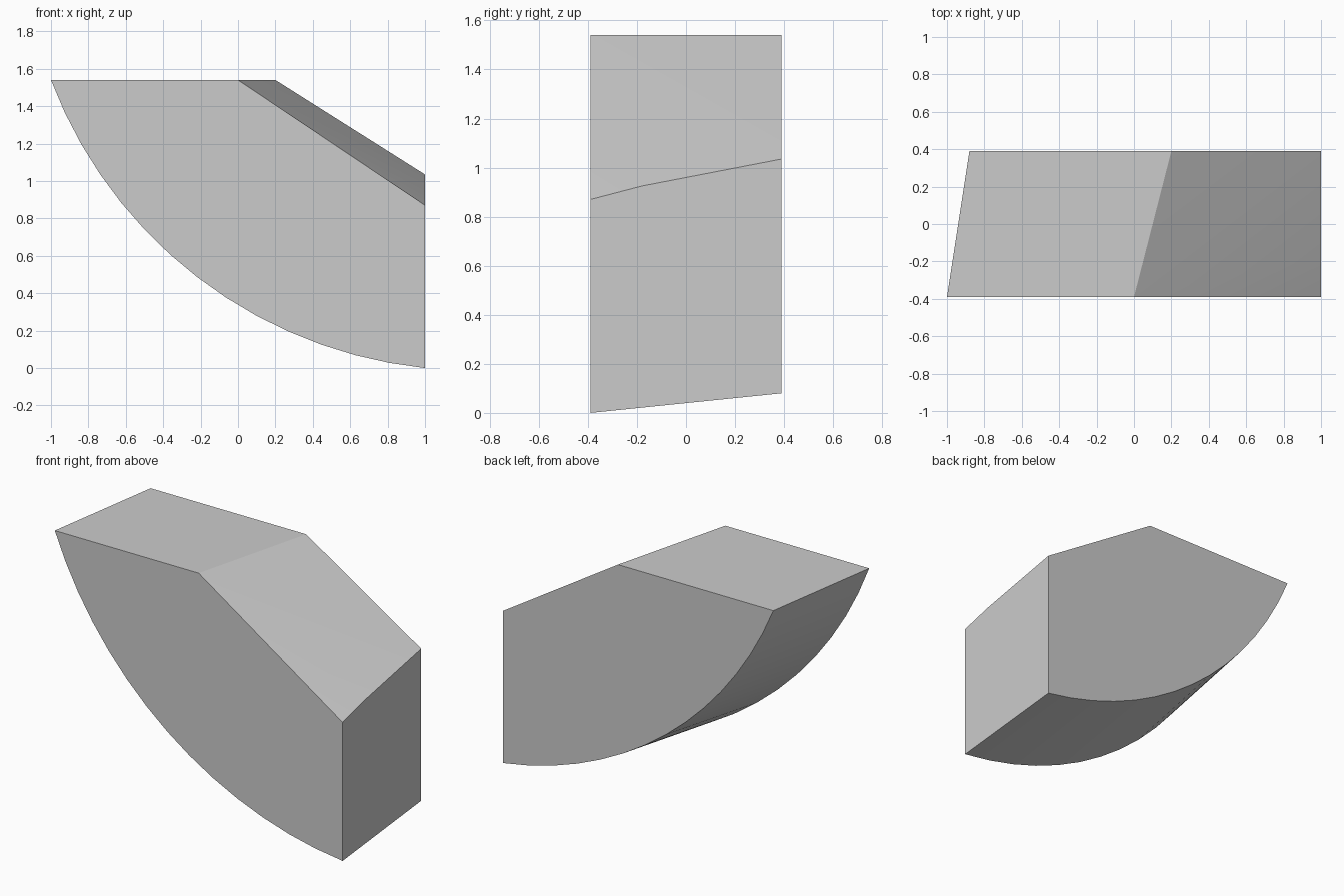
import bpy, bmesh, math
from mathutils import Vector

cube = bpy.data.objects.get("Cube")
if cube:
    bpy.data.objects.remove(cube)

HALF_DEPTH = 0.39
SEGMENTS = 14

grey = bpy.data.materials.new("plain grey")
grey.use_nodes = True
colour = (0.6, 0.6, 0.6, 1)
grey.diffuse_color = colour
grey.node_tree.nodes["Principled BSDF"].inputs["Base Color"].default_value = colour


def arc(start, end, sagitta):
    """Circular arc from start to end, bulging down and to the left."""
    a, b = Vector(start), Vector(end)
    chord = b - a
    radius = chord.length ** 2 / (8 * sagitta) + sagitta / 2
    out = Vector((chord.y, -chord.x)).normalized()
    if out.y > 0:
        out = -out
    centre = (a + b) / 2 - out * (radius - sagitta)
    along = chord.normalized()
    half = math.asin(chord.length / 2 / radius)
    points = []
    for i in range(SEGMENTS + 1):
        t = half * (2 * i / SEGMENTS - 1)
        points.append(centre + radius * (out * math.cos(t) + along * math.sin(t)))
    return points


# Curved underside at each end, then the top and sloped corners
bm = bmesh.new()


def outline(y, curve, corners):
    points = curve + [Vector(c) for c in corners]
    return [bm.verts.new((p.x, y, p.y)) for p in points]


front = outline(-HALF_DEPTH, arc((1, 0), (-1, 1.54), 0.358), [(0, 1.54), (1, 0.87)])
back = outline(HALF_DEPTH, arc((1, 0.08), (-0.88, 1.54), 0.315), [(0.2, 1.54), (1, 1.035)])
ridge = bm.verts.new((1, -0.18, 0.925))

# Flat ends
bm.faces.new(front)
bm.faces.new(back)

# Underside and top
for i in range(SEGMENTS + 1):
    bm.faces.new((front[i], front[i + 1], back[i + 1], back[i]))

# Slightly folded slope and the upright side
bm.faces.new((front[-2], back[-1], back[-2]))
bm.faces.new((front[-2], ridge, back[-1]))
bm.faces.new((front[-2], front[-1], ridge))
bm.faces.new((front[0], back[0], back[-1], ridge, front[-1]))
bmesh.ops.recalc_face_normals(bm, faces=bm.faces[:])

mesh = bpy.data.meshes.new("curved_block")
bm.to_mesh(mesh)
bm.free()
mesh.materials.append(grey)
block = bpy.data.objects.new("curved_block", mesh)
bpy.context.collection.objects.link(block)

# Soft underside with crisp borders
bpy.ops.object.select_all(action="DESELECT")
block.select_set(True)
bpy.context.view_layer.objects.active = block
bpy.ops.object.shade_smooth_by_angle(angle=math.radians(20))
